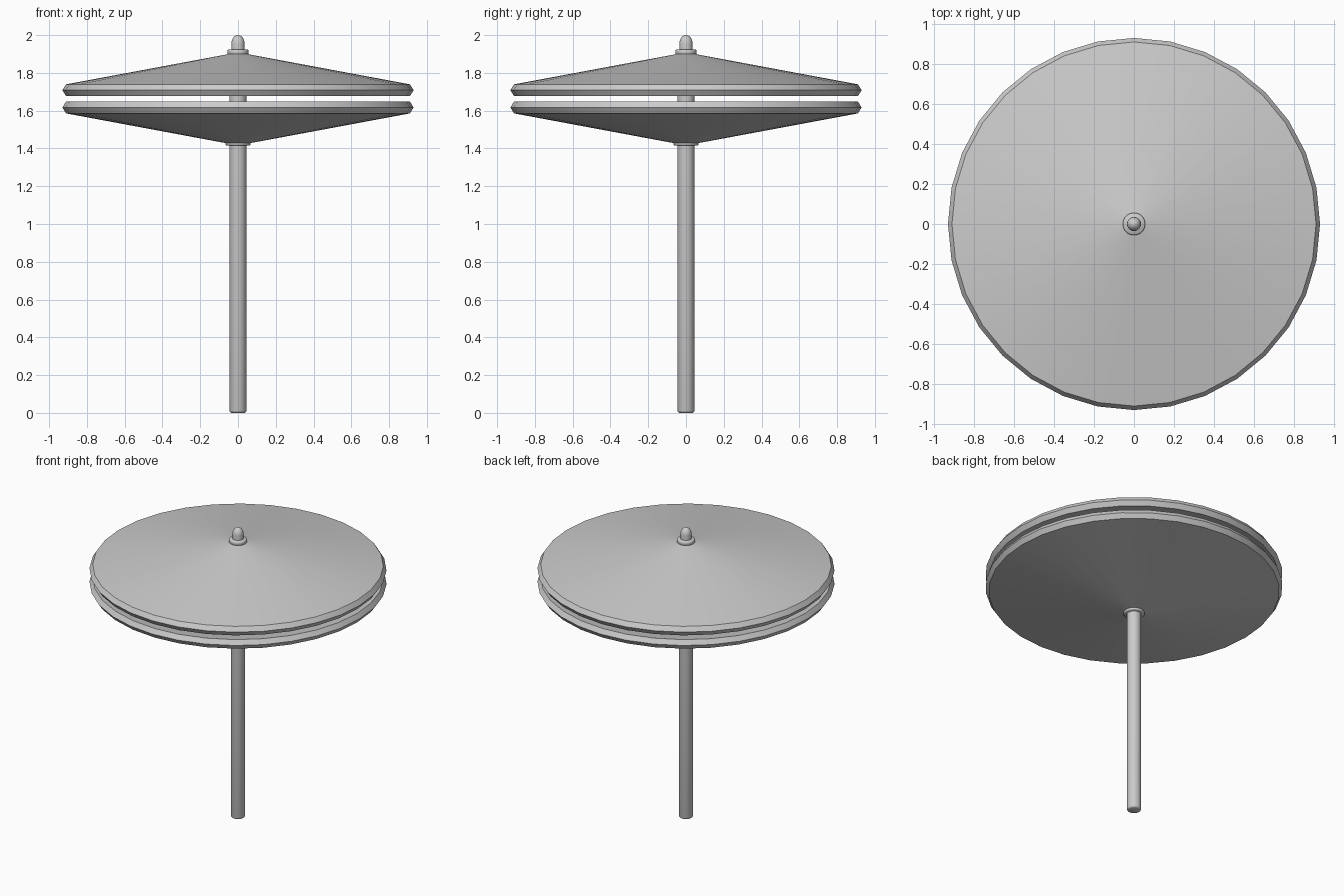
import bpy, bmesh, math

if "Cube" in bpy.data.objects:
    bpy.data.objects.remove(bpy.data.objects["Cube"])


def lathe(name, profile, sides=32, closed=False, angle=30):
    """Spin an (r, z) profile around the z axis; r = 0 becomes a pole point."""
    bm = bmesh.new()
    rings = []
    for r, z in profile:
        if r == 0:
            rings.append([bm.verts.new((0, 0, z))] * sides)
        else:
            rings.append([bm.verts.new((r * math.cos(math.tau * i / sides),
                                        r * math.sin(math.tau * i / sides), z))
                          for i in range(sides)])
    pairs = list(zip(rings, rings[1:]))
    if closed:
        pairs.append((rings[-1], rings[0]))
    for a, b in pairs:
        for i in range(sides):
            j = (i + 1) % sides
            corners = list(dict.fromkeys((a[i], a[j], b[j], b[i])))
            bm.faces.new(corners)
    bmesh.ops.recalc_face_normals(bm, faces=bm.faces)
    mesh = bpy.data.meshes.new(name)
    bm.to_mesh(mesh)
    bm.free()
    obj = bpy.data.objects.new(name, mesh)
    bpy.context.collection.objects.link(obj)
    bpy.ops.object.select_all(action='DESELECT')
    obj.select_set(True)
    bpy.context.view_layer.objects.active = obj
    bpy.ops.object.shade_smooth_by_angle(angle=math.radians(angle))
    return obj


# Stand pole, running up through both cymbals
lathe("stand_pole", [(0, 0), (0.035, 0), (0.042, 0.004), (0.045, 0.012),
                     (0.045, 1.91), (0, 1.91)], angle=50)

# Pair of shallow dished cymbals, the lower one mirrored about the gap
MID = 1.6625
dish = [(0.045, 0.238), (0.91, 0.077), (0.93, 0.046), (0.91, 0.0145), (0.045, 0.178)]
for name, side in (("upper_cymbal", 1), ("lower_cymbal", -1)):
    lathe(name, [(r, MID + side * h) for r, h in dish], closed=True)


# Collars holding the cymbals
def collar(name, r, z0, z1, bevel=0.005):
    lathe(name, [(0, z0), (r - bevel, z0), (r, z0 + bevel), (r, z1 - bevel),
                 (r - bevel, z1), (0, z1)], angle=50)


collar("upper_collar", 0.056, 1.895, 1.925)
collar("lower_collar", 0.066, 1.415, 1.44)

# Domed nut on top
dome = [(0.035 * math.cos(a), 1.955 + 0.045 * math.sin(a))
        for a in (math.radians(15 * k) for k in range(6))]
lathe("top_nut", [(0, 1.92), (0.035, 1.92)] + dome + [(0, 2.0)], angle=50)
